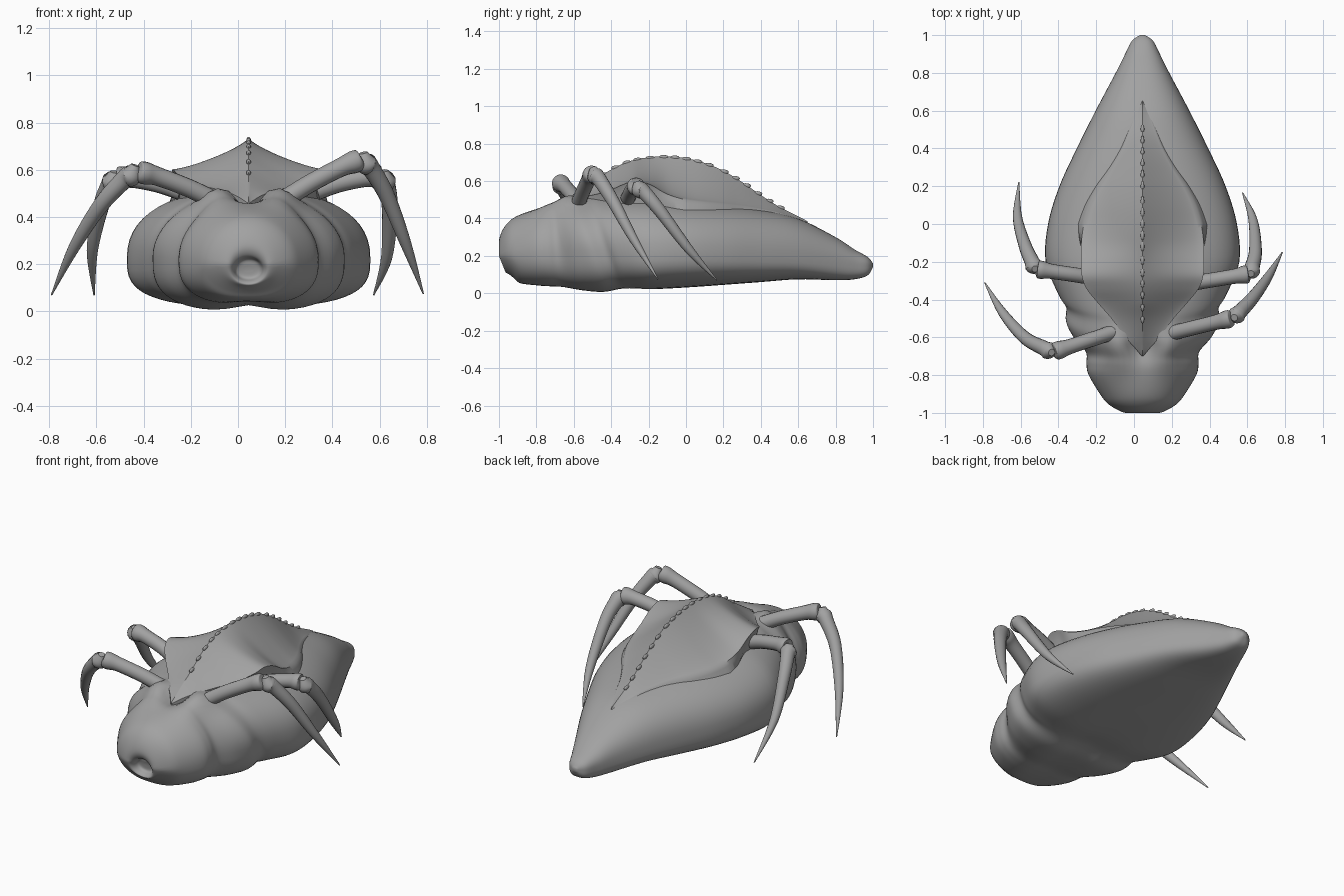
import bpy, bmesh, math
from mathutils import Vector, Matrix

cube = bpy.data.objects.get("Cube")
if cube:
    bpy.data.objects.remove(cube, do_unlink=True)

MID = 0.045  # the body axis sits slightly to one side of the legs' span

grey = bpy.data.materials.new("matte_grey")
grey.use_nodes = True
COLOUR = (0.36, 0.36, 0.36, 1)
grey.diffuse_color = COLOUR
grey.node_tree.nodes["Principled BSDF"].inputs["Base Color"].default_value = COLOUR


def finish(name, bm, angle=50):
    """Turn a bmesh into a smooth-shaded object."""
    bmesh.ops.recalc_face_normals(bm, faces=bm.faces)
    mesh = bpy.data.meshes.new(name)
    bm.to_mesh(mesh)
    bm.free()
    mesh.materials.append(grey)
    obj = bpy.data.objects.new(name, mesh)
    bpy.context.collection.objects.link(obj)
    bpy.ops.object.select_all(action='DESELECT')
    obj.select_set(True)
    bpy.context.view_layer.objects.active = obj
    bpy.ops.object.shade_smooth_by_angle(angle=math.radians(angle))


def spline(rows, steps):
    """Catmull-Rom interpolation through rows of equal length."""
    rows = [Vector(r) for r in rows]
    out = []
    last = len(rows) - 1
    for i in range(last):
        a, b, c, d = rows[max(i - 1, 0)], rows[i], rows[i + 1], rows[min(i + 2, last)]
        for k in range(steps):
            t = k / steps
            out.append(b + (c - a) * (t / 2) + (a * 2 - b * 5 + c * 4 - d) * (t * t / 2)
                       + (b * 3 - a - c * 3 + d) * (t ** 3 / 2))
    out.append(rows[-1])
    return out


def loft(name, rings, angle=50):
    """Skin closed rings and cap both ends."""
    bm = bmesh.new()
    loops = [[bm.verts.new(p) for p in ring] for ring in rings]
    for low, high in zip(loops, loops[1:]):
        for i in range(len(low)):
            j = (i + 1) % len(low)
            bm.faces.new((low[i], low[j], high[j], high[i]))
    bm.faces.new(loops[0])
    bm.faces.new(loops[-1])
    finish(name, bm, angle)


def bell(value, centre, width):
    return math.exp(-((value - centre) / width) ** 2)


def ramp(value, start, end):
    return min(max((value - start) / (end - start), 0), 1)


def power(value, exponent):
    return math.copysign(abs(value) ** exponent, value)


# Body: y, half width, bottom, widest height, top; starts inside the mouth
BODY = [
    (-.94, .015, .17, .18, .19), (-.948, .05, .14, .18, .22),
    (-.985, .066, .125, .18, .236), (-1, .088, .112, .19, .275),
    (-.985, .13, .1, .2, .33), (-.95, .185, .075, .21, .38),
    (-.9, .225, .05, .21, .415), (-.8, .285, .035, .22, .455),
    (-.74, .297, .03, .22, .475), (-.68, .3, .026, .22, .485),
    (-.6, .365, .01, .23, .493), (-.52, .405, .002, .23, .505),
    (-.44, .405, .017, .23, .512), (-.37, .448, .023, .22, .52),
    (-.2, .513, .02, .22, .52), (0, .5, .03, .22, .5),
    (.2, .44, .045, .21, .48), (.4, .348, .06, .2, .45),
    (.6, .248, .075, .19, .4), (.8, .142, .07, .17, .3),
    (.9, .092, .075, .155, .235), (.97, .056, .095, .15, .195),
    (1, .012, .14, .15, .16)]


def body_ring(row, sides=56):
    y, width, bottom, middle, top = row
    belly = 2 + ramp(y, -1, -.6)
    crown = 2 + .35 * ramp(y, -.5, -.2)
    ring = []
    for i in range(sides):
        turn = 2 * math.pi * i / sides
        c, s = math.cos(turn), math.sin(turn)
        if s >= 0:
            x = width * power(c, 2 / crown)
            z = middle + (top - middle) * power(s, 2 / crown)
            # shoulder mounds with a valley between them
            z += s * .045 * bell(y, -.6, .15) * bell(abs(x), .14, .07)
            z -= s * .05 * bell(y, -.6, .14) * bell(x, 0, .065)
        else:
            x = width * power(c, 2 / belly)
            z = middle + (middle - bottom) * power(s, 2 / belly)
            # shallow channel along the belly
            z -= s * .025 * bell(x, 0, .09) * bell(y, -.5, .3)
        # folds lean backward toward the belly, and the chin recedes
        lean = .35 * (.25 - z) * bell(y, -.45, .2)
        lean += .4 * max(0, .2 - z) * bell(y, -1, .08)
        ring.append((MID + x, y + lean, z))
    return ring


loft("body", [body_ring(r) for r in spline(BODY, 5)])

# Back shell: y, half width, ridge height, rim height
SHELL = [
    (-.7, .004, .468, .46), (-.65, .045, .498, .486), (-.6, .09, .53, .505),
    (-.5, .165, .593, .525),
    (-.42, .235, .65, .545), (-.34, .298, .692, .58), (-.27, .322, .715, .602),
    (-.19, .326, .728, .58), (-.1, .324, .732, .53), (0, .31, .722, .5),
    (.1, .28, .697, .486), (.2, .23, .655, .476), (.3, .165, .595, .465),
    (.4, .11, .525, .45), (.5, .068, .462, .43), (.6, .03, .412, .396),
    (.65, .004, .385, .375)]
shell_rows = spline(SHELL, 5)


def shell_ring(row, half=14):
    y, width, ridge, rim = row
    hollow = 1.35 - .2 * ramp(y, -.1, .3)
    ring = []
    for i in range(-half, half + 1):
        u = i / half
        ring.append((MID + width * u, y, rim + (ridge - rim) * (1 - abs(u)) ** hollow))
    # skirt overhanging the leg sockets, then flaring into the body behind
    flare = ramp(y, -.2, 0)
    skirt = [(width * (.97 + .03 * flare) + .012 * flare, rim - .02),
             (width * (.93 + .07 * flare) + .035 * flare, rim - .065),
             (width * .9, rim - .17)]
    ring += [(MID + x, y, z) for x, z in skirt]
    ring += [(MID - x, y, z) for x, z in reversed(skirt)]
    return ring


loft("back_shell", [shell_ring(r) for r in shell_rows], 40)

# Row of small beads sunk into the ridge
bm = bmesh.new()
for i in range(17):
    y = -.5 + i * .063
    row = min(shell_rows, key=lambda r: abs(r[0] - y))
    place = Matrix.Translation((MID, row[0], row[2] - .007))
    bmesh.ops.create_uvsphere(bm, u_segments=12, v_segments=8, radius=1,
                              matrix=place @ Matrix.Diagonal((.01, .028, .014, 1)))
finish("ridge_beads", bm)


def tube(name, points, radii, sides=16):
    """Round limb following a smooth path with changing radius."""
    path = spline([(*p, r) for p, r in zip(points, radii)], 6)
    centres = [Vector(p[:3]) for p in path]
    rings = []
    for i, centre in enumerate(centres):
        along = centres[min(i + 1, len(centres) - 1)] - centres[max(i - 1, 0)]
        turn = along.to_track_quat('Z', 'Y')
        rings.append([centre + turn @ (Vector((math.cos(a), math.sin(a), 0)) * path[i][3])
                      for a in (2 * math.pi * k / sides for k in range(sides))])
    loft(name, rings)


# Legs: hip, knee, two points along the shin, tip
LEGS = {
    "front_right": [(-.1, -.57, .47), (-.42, -.675, .59),
                    (-.58, -.6, .44), (-.695, -.47, .27), (-.79, -.31, .07)],
    "front_left": [(.19, -.58, .47), (.515, -.5, .64),
                   (.63, -.39, .48), (.71, -.28, .29), (.785, -.15, .075)],
    "rear_right": [(-.24, -.28, .51), (-.51, -.24, .565),
                   (-.578, -.11, .44), (-.617, .04, .26), (-.61, .22, .07)],
    "rear_left": [(.33, -.31, .51), (.605, -.265, .57),
                  (.643, -.14, .43), (.63, .02, .23), (.575, .165, .07)],
}
for side, points in LEGS.items():
    hip, knee, upper, lower, tip = (Vector(p) for p in points)
    reach = knee - hip
    arch = Vector((0, 0, .012))
    # thigh flaring into a knuckle
    tube(side + "_thigh",
         [hip, hip + reach * .35 + arch, hip + reach * .75 + arch,
          hip + reach * .92 + arch * .5, knee, knee + reach * .03],
         [.04, .039, .04, .048, .042, .01])
    # hooked shin tapering to a claw point
    start = knee + reach * .05
    tube(side + "_shin",
         [start + arch * 2, start.lerp(upper, .12), start.lerp(upper, .3) + arch,
          upper + arch, lower, tip],
         [.018, .046, .04, .034, .024, .003])
